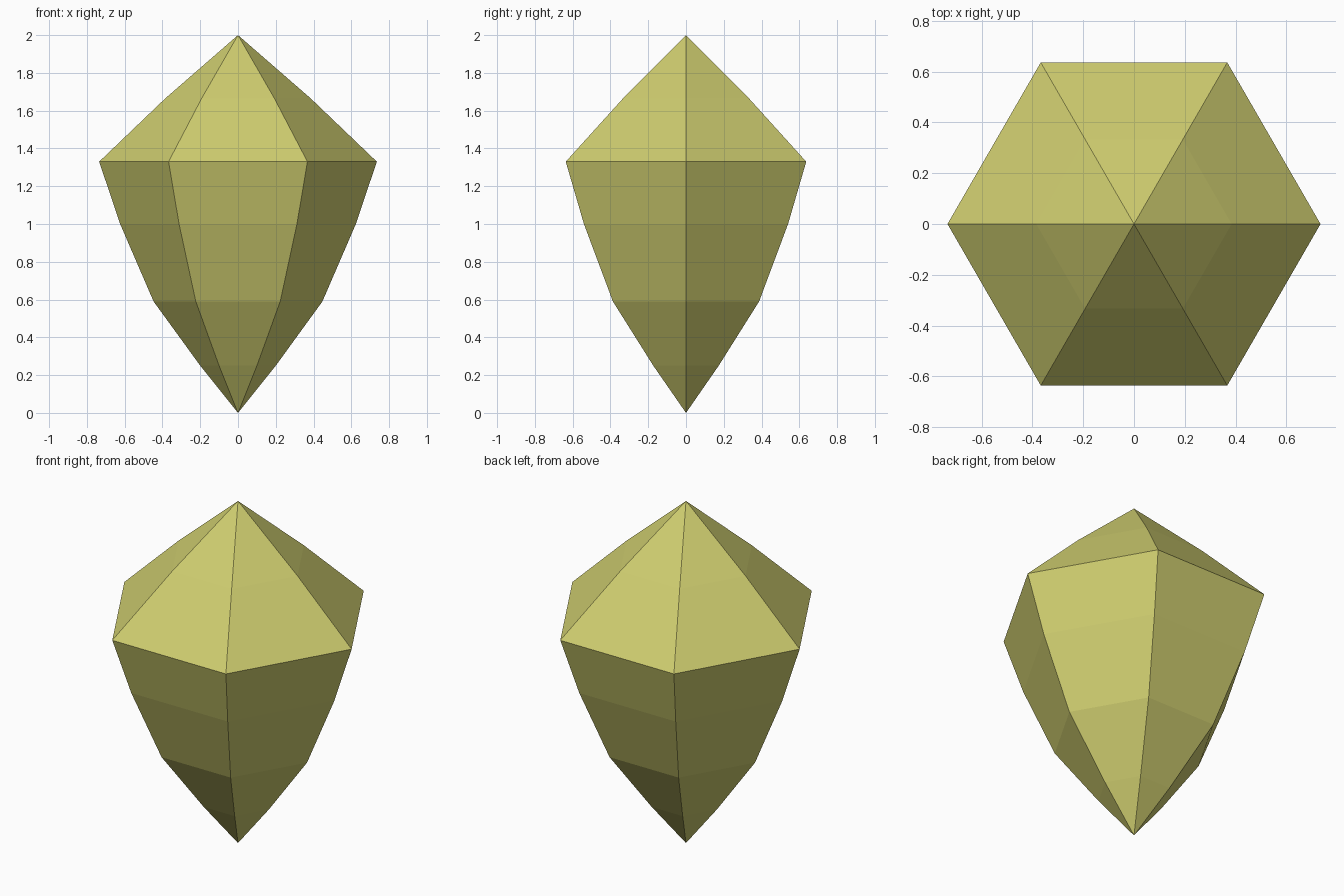
import bpy, bmesh, math

if "Cube" in bpy.data.objects:
    bpy.data.objects.remove(bpy.data.objects["Cube"])

# Flat olive-yellow colour
mat = bpy.data.materials.new("olive yellow")
mat.diffuse_color = (0.62, 0.61, 0.16, 1)
mat.use_nodes = True
mat.node_tree.nodes["Principled BSDF"].inputs["Base Color"].default_value = mat.diffuse_color

# Hexagonal crystal: rings of (radius, height) between two points
SIDES = 6
RINGS = [(0.20, 0.25), (0.447, 0.59), (0.624, 1.0), (0.735, 1.33), (0.385, 1.665)]

bm = bmesh.new()
bottom = bm.verts.new((0, 0, 0))
top = bm.verts.new((0, 0, 2))
rings = [[bm.verts.new((r * math.cos(math.tau * i / SIDES),
                        r * math.sin(math.tau * i / SIDES), z))
          for i in range(SIDES)] for r, z in RINGS]

for i in range(SIDES):
    j = (i + 1) % SIDES
    bm.faces.new((bottom, rings[0][j], rings[0][i]))
    for a, b in zip(rings, rings[1:]):
        bm.faces.new((a[i], a[j], b[j], b[i]))
    bm.faces.new((rings[-1][i], rings[-1][j], top))
bmesh.ops.recalc_face_normals(bm, faces=bm.faces)

mesh = bpy.data.meshes.new("crystal")
bm.to_mesh(mesh)
bm.free()
mesh.materials.append(mat)
crystal = bpy.data.objects.new("crystal", mesh)
bpy.context.collection.objects.link(crystal)
